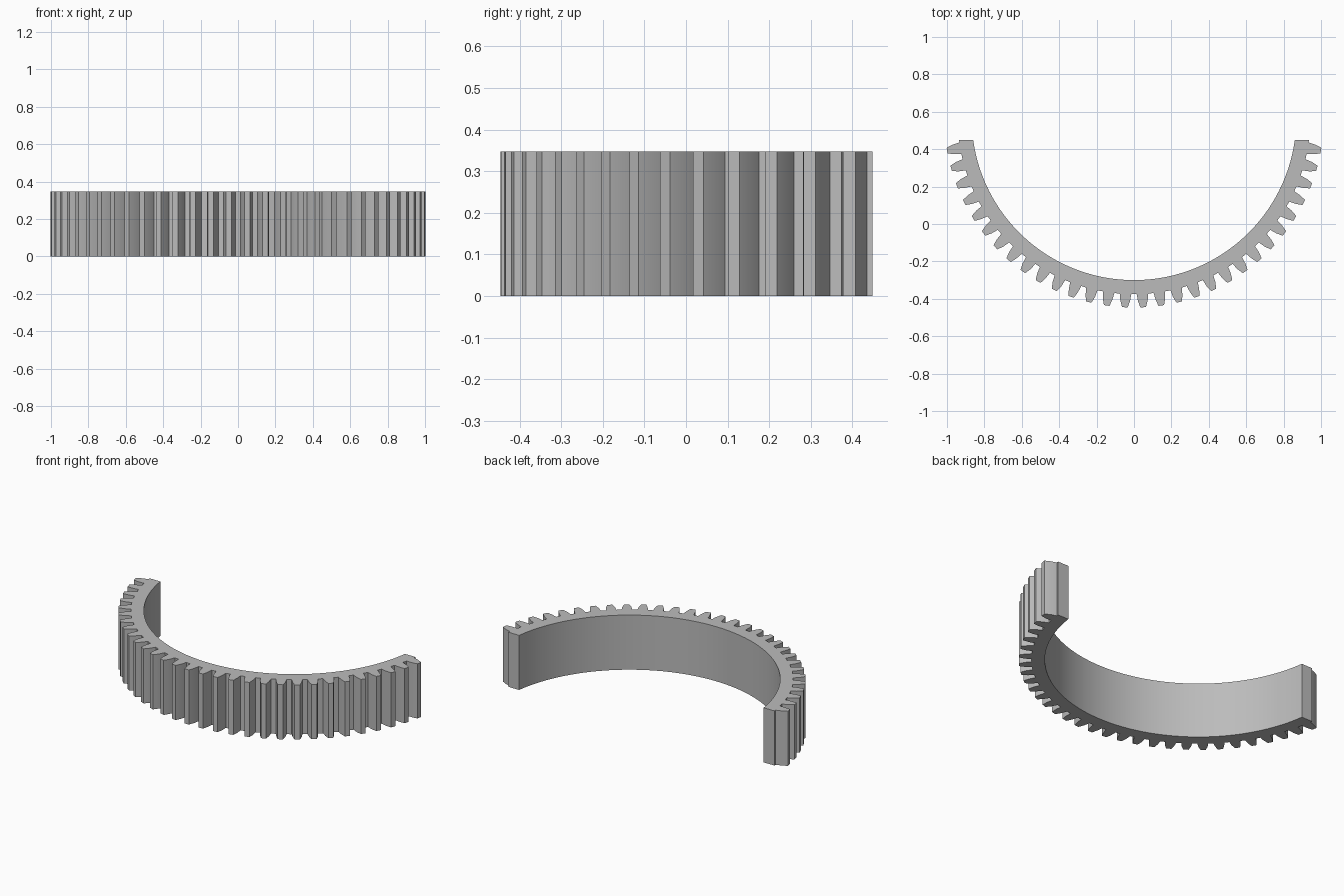
import bpy, bmesh, math

cube = bpy.data.objects.get("Cube")
if cube:
    bpy.data.objects.remove(cube, do_unlink=True)

# Gear segment dimensions
CENTRE_Y, END_Y, HEIGHT = 0.568, 0.448, 0.347
R_INNER, R_ROOT, R_TIP = 0.868, 0.943, 1.0145
TEETH, PITCH = 30, math.radians(5.52)
INNER_STEPS = 96
# Half tooth profile: radius and half width, from root to tip
FLANK = [(R_ROOT, 0.031), (0.98, 0.026), (R_TIP, 0.015)]


def polar(radius, angle):
    """Point at an angle measured from the lowest point of the ring."""
    return (radius * math.sin(angle), CENTRE_Y - radius * math.cos(angle), 0)


def end_angle(radius):
    """Angle where a circle meets the straight cut at the ends."""
    return math.acos((CENTRE_Y - END_Y) / radius)


# Toothed outer edge, from one end to the other
outline = [polar(R_ROOT, -end_angle(R_ROOT))]
for i in range(TEETH):
    middle = (i - (TEETH - 1) / 2) * PITCH
    outline += [polar(r, middle - w / r) for r, w in FLANK]
    outline += [polar(r, middle + w / r) for r, w in reversed(FLANK)]
outline.append(polar(R_ROOT, end_angle(R_ROOT)))

# Plain inner arc, back to the start
limit = end_angle(R_INNER)
outline += [polar(R_INNER, limit * (1 - 2 * i / INNER_STEPS))
            for i in range(INNER_STEPS + 1)]

# Extrude the outline upwards
bm = bmesh.new()
base = bm.faces.new([bm.verts.new(p) for p in outline])
top = bmesh.ops.extrude_face_region(bm, geom=[base], use_keep_orig=True)["geom"]
bmesh.ops.translate(bm, vec=(0, 0, HEIGHT),
                    verts=[g for g in top if isinstance(g, bmesh.types.BMVert)])
bmesh.ops.recalc_face_normals(bm, faces=bm.faces)
mesh = bpy.data.meshes.new("gear_segment")
bm.to_mesh(mesh)
bm.free()

gear = bpy.data.objects.new("gear_segment", mesh)
bpy.context.collection.objects.link(gear)

# Plain grey material
grey = bpy.data.materials.new("plain grey")
grey.use_nodes = True
colour = (0.5, 0.5, 0.5, 1)
grey.diffuse_color = colour
grey.node_tree.nodes["Principled BSDF"].inputs["Base Color"].default_value = colour
mesh.materials.append(grey)

# Smooth inner arc, crisp teeth
bpy.ops.object.select_all(action="DESELECT")
gear.select_set(True)
bpy.context.view_layer.objects.active = gear
bpy.ops.object.shade_smooth_by_angle(angle=math.radians(12))
